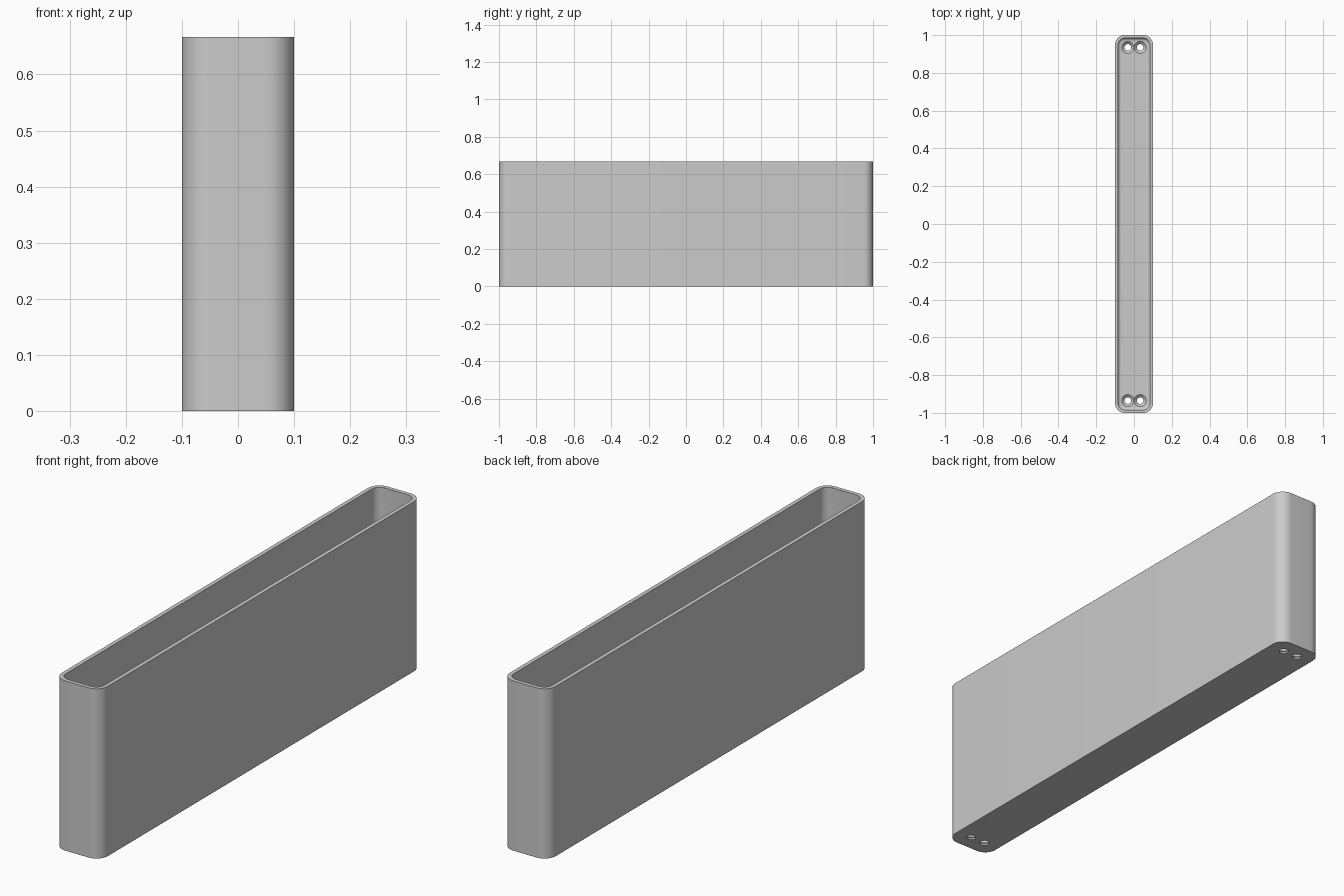
import bpy
import bmesh
from math import cos, sin, pi, radians

cube = bpy.data.objects.get("Cube")
if cube:
    bpy.data.objects.remove(cube, do_unlink=True)

HALF_X, HALF_Y, HEIGHT = 0.1, 1.0, 0.667
CORNER, WALL, FLOOR, FILLET = 0.05, 0.016, 0.02, 0.016
HOLE_X, HOLE_Y, HOLE_R, SINK_R = 0.033, 0.935, 0.0175, 0.032

grey = bpy.data.materials.new("light grey")
grey.use_nodes = True
grey.diffuse_color = (0.6, 0.6, 0.6, 1)
grey.node_tree.nodes["Principled BSDF"].inputs["Base Color"].default_value = (0.6, 0.6, 0.6, 1)


def rounded_ring(inset, steps=10):
    """Outline of a rounded rectangle, shrunk by inset."""
    r = CORNER - inset
    points = []
    for i, (sx, sy) in enumerate([(1, 1), (-1, 1), (-1, -1), (1, -1)]):
        for k in range(steps + 1):
            a = (i + k / steps) * pi / 2
            points.append((sx * (HALF_X - CORNER) + r * cos(a),
                           sy * (HALF_Y - CORNER) + r * sin(a)))
    return points


def circle_ring(x, y, r, steps=32):
    return [(x + r * cos(2 * pi * k / steps), y + r * sin(2 * pi * k / steps))
            for k in range(steps)]


def loft(name, rings):
    """Closed solid through a list of (outline, height) rings."""
    bm = bmesh.new()
    loops = [[bm.verts.new((x, y, z)) for x, y in ring] for ring, z in rings]
    for a, b in zip(loops, loops[1:]):
        for k in range(len(a)):
            n = (k + 1) % len(a)
            bm.faces.new((a[k], a[n], b[n], b[k]))
    bm.faces.new(loops[0][::-1])
    bm.faces.new(loops[-1])
    bmesh.ops.recalc_face_normals(bm, faces=bm.faces)
    mesh = bpy.data.meshes.new(name)
    bm.to_mesh(mesh)
    bm.free()
    mesh.materials.append(grey)
    obj = bpy.data.objects.new(name, mesh)
    bpy.context.collection.objects.link(obj)
    return obj


# Open tray: outer wall, rim, inner wall, filleted floor
rings = [(rounded_ring(0), 0), (rounded_ring(0), HEIGHT), (rounded_ring(WALL), HEIGHT)]
for k in range(6):
    a = k / 5 * pi / 2
    rings.append((rounded_ring(WALL + FILLET * (1 - cos(a))),
                  FLOOR + FILLET * (1 - sin(a))))
tray = loft("tray", rings)

# Countersunk screw holes, a pair at each end
cutters = []
for sx in (-1, 1):
    for sy in (-1, 1):
        profile = [(HOLE_R, -0.02), (HOLE_R, 0.007), (SINK_R, FLOOR), (SINK_R, 0.05)]
        cutter = loft("screw_hole_cutter",
                      [(circle_ring(sx * HOLE_X, sy * HOLE_Y, r), z) for r, z in profile])
        cutter.hide_render = True
        cutters.append(cutter)

bpy.ops.object.select_all(action="DESELECT")
tray.select_set(True)
bpy.context.view_layer.objects.active = tray
for cutter in cutters:
    cut = tray.modifiers.new("screw_hole", "BOOLEAN")
    cut.operation = "DIFFERENCE"
    cut.solver = "EXACT"
    cut.object = cutter
    bpy.ops.object.modifier_apply(modifier=cut.name)
    bpy.data.objects.remove(cutter, do_unlink=True)

bpy.ops.object.shade_smooth_by_angle(angle=radians(30))
